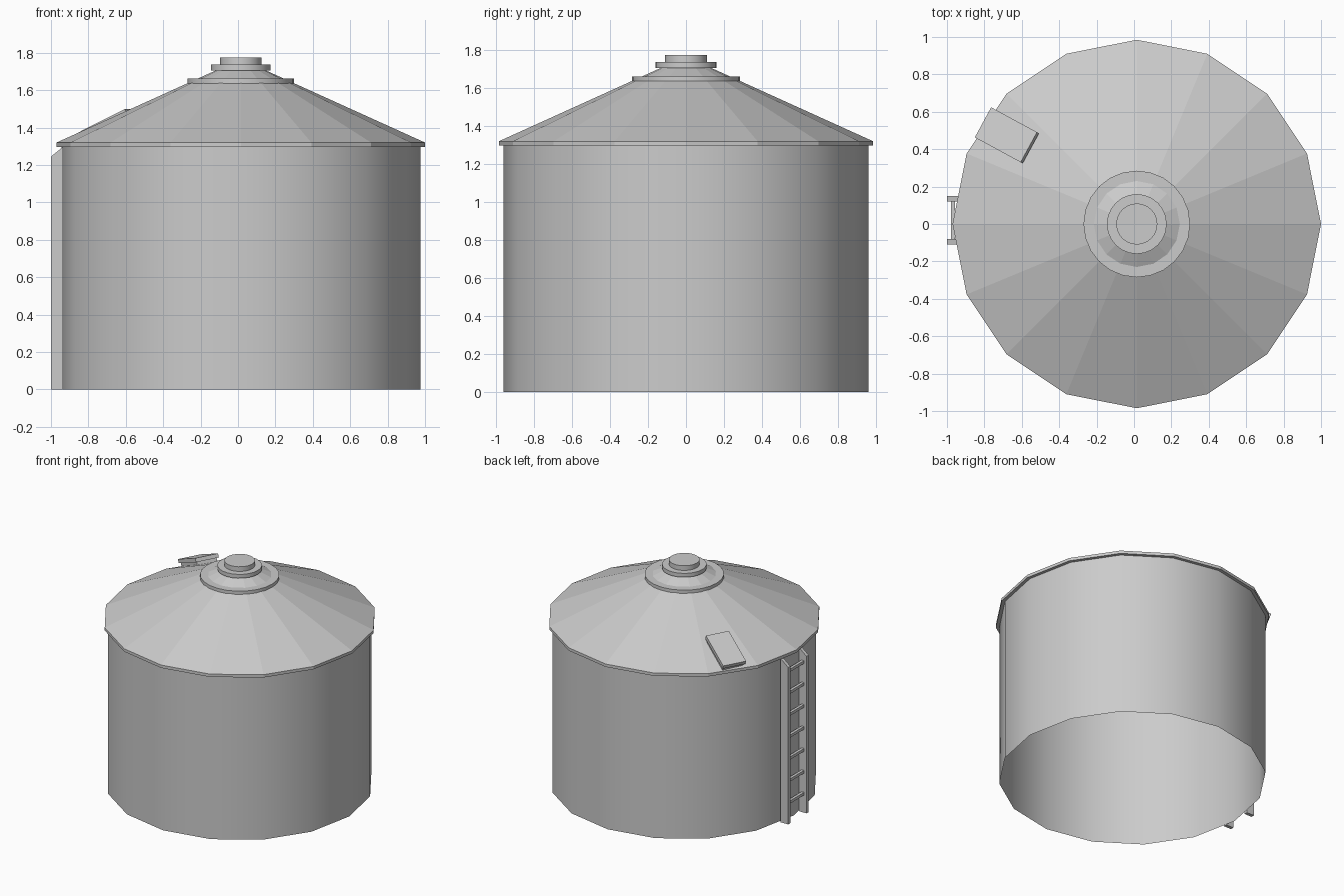
import bpy, bmesh, math
from mathutils import Matrix, Vector

if "Cube" in bpy.data.objects:
    bpy.data.objects.remove(bpy.data.objects["Cube"])

CX = 0.015          # tank axis, offset because the ladder sticks out at -x
SLOPE = 0.453       # roof rise per unit of radius


def finish(name, bm, smooth=False):
    bmesh.ops.recalc_face_normals(bm, faces=bm.faces)
    me = bpy.data.meshes.new(name)
    bm.to_mesh(me)
    bm.free()
    ob = bpy.data.objects.new(name, me)
    bpy.context.collection.objects.link(ob)
    if smooth:
        bpy.ops.object.select_all(action='DESELECT')
        ob.select_set(True)
        bpy.context.view_layer.objects.active = ob
        bpy.ops.object.shade_smooth_by_angle(angle=math.radians(35))
    return ob


def lathe(name, profile, sides, smooth=False):
    """Revolve (radius, z) points about the tank axis; radius 0 is a single tip."""
    bm = bmesh.new()
    rings = []
    for r, z in profile:
        count = sides if r > 0 else 1
        rings.append([bm.verts.new((CX + r * math.cos(math.tau * i / sides),
                                    r * math.sin(math.tau * i / sides), z))
                      for i in range(count)])
    for a, b in zip(rings, rings[1:]):
        for i in range(sides):
            j = (i + 1) % sides
            quad = [a[i % len(a)], a[j % len(a)], b[j % len(b)], b[i % len(b)]]
            bm.faces.new(list(dict.fromkeys(quad)))
    return finish(name, bm, smooth)


def box(name, size, matrix):
    bm = bmesh.new()
    bmesh.ops.create_cube(bm, size=1, matrix=matrix @ Matrix.Diagonal((*size, 1)))
    return finish(name, bm)


# Open-bottomed wall
lathe("tank_wall", [(0.96, 0), (0.96, 1.3)], 16, smooth=True)

# Faceted conical roof with a narrow eave
lathe("roof", [(0.96, 1.297), (0.985, 1.297), (0.985, 1.32),
               (0.1, 1.32 + 0.885 * SLOPE)], 16)

# Stacked collars and cap at the peak
for name, r, z0, z1 in [("lower_collar", 0.285, 1.636, 1.662),
                        ("upper_collar", 0.16, 1.706, 1.737),
                        ("vent_cap", 0.11, 1.73, 1.774)]:
    lathe(name, [(0, z0), (r, z0), (r, z1), (0, z1)], 24, smooth=True)

# Roof hatch: lid on a slightly smaller frame, tilted with the roof
tilt = (Matrix.Translation((-0.685, 0.477, 1.437))
        @ Matrix.Rotation(math.radians(-28.5), 4, 'Z')
        @ Matrix.Rotation(-math.atan(0.444), 4, 'Y'))
box("hatch_lid", (0.305, 0.183, 0.03), tilt @ Matrix.Translation((0, 0, -0.015)))
box("hatch_frame", (0.28, 0.16, 0.05), tilt @ Matrix.Translation((0, 0, -0.05)))

# Ladder rails with slanted tops
LADDER_Y = 0.02
for side in (-1, 1):
    bm = bmesh.new()
    y = LADDER_Y + side * 0.115
    pts = [(-1, 0), (-0.935, 0), (-0.935, 1.297), (-1, 1.245)]
    face = bm.faces.new([bm.verts.new((x, y - 0.0135, z)) for x, z in pts])
    ext = bmesh.ops.extrude_face_region(bm, geom=[face], use_keep_orig=True)
    moved = [g for g in ext["geom"] if isinstance(g, bmesh.types.BMVert)]
    bmesh.ops.translate(bm, verts=moved, vec=Vector((0, 0.027, 0)))
    finish("ladder_rail", bm)

# Ladder rungs
for i in range(7):
    box("ladder_rung", (0.022, 0.22, 0.022),
        Matrix.Translation((-0.968, LADDER_Y, 0.15 + 0.174 * i)))
